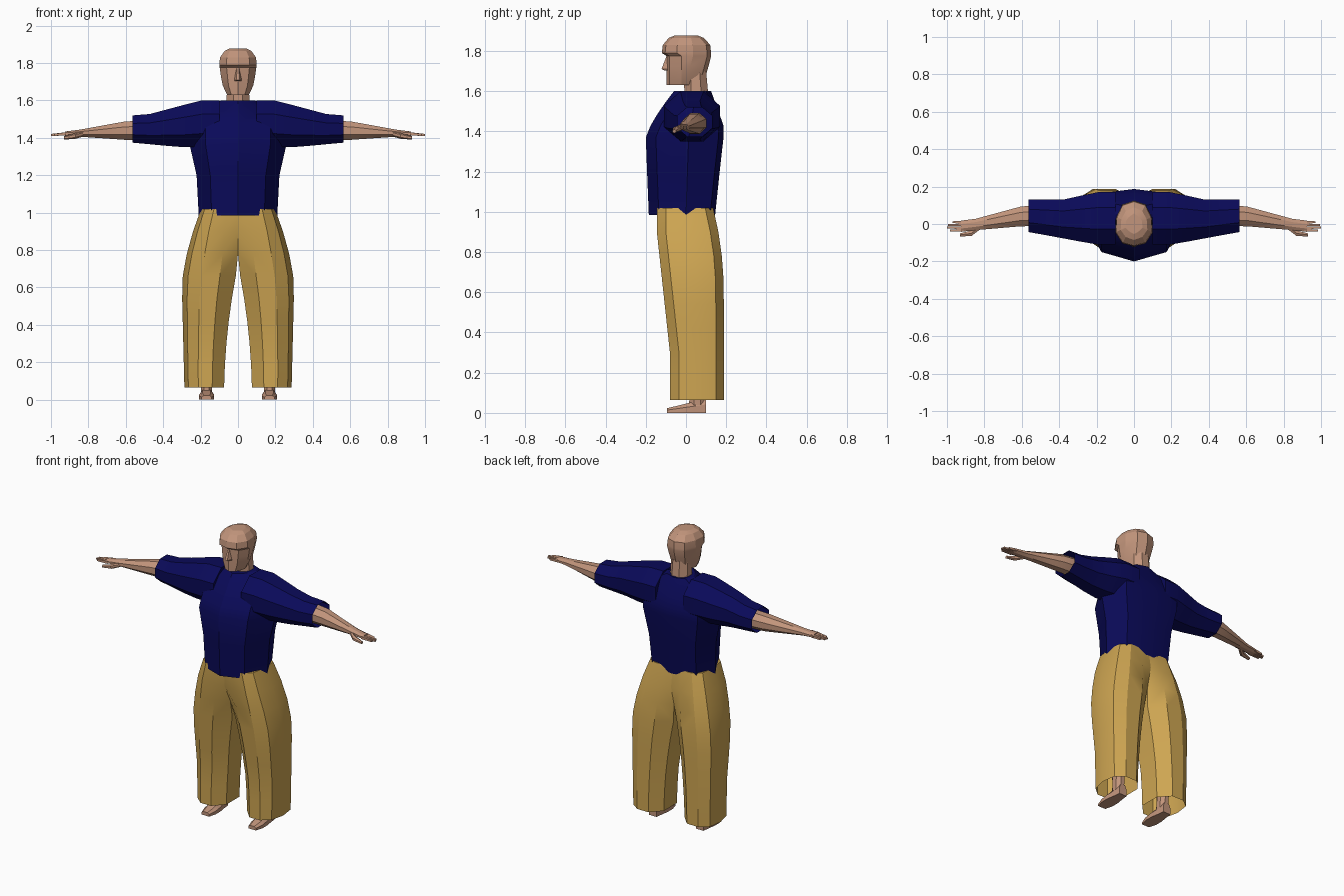
import bpy, bmesh, math

cube = bpy.data.objects.get("Cube")
if cube:
    bpy.data.objects.remove(cube, do_unlink=True)


def material(name, rgb):
    made = bpy.data.materials.new(name)
    made.use_nodes = True
    made.diffuse_color = (*rgb, 1)
    shader = made.node_tree.nodes["Principled BSDF"]
    shader.inputs["Base Color"].default_value = (*rgb, 1)
    return made


skin = material("skin", (0.54, 0.3, 0.2))
navy = material("navy cloth", (0.003, 0.003, 0.1))
tan = material("tan cloth", (0.62, 0.38, 0.085))


def ramp(value, low, high):
    """Zero below low, one above high, straight in between."""
    return min(1, max(0, (value - low) / (high - low)))


def spaced(low, high, count):
    return [low + (high - low) * i / (count - 1) for i in range(count)]


def loft(name, rings, mat, start=True, end=True, side=1, angle=25):
    """Skin a list of closed point rings; start and end choose the caps."""
    bm = bmesh.new()
    loops = [[bm.verts.new((side * x, y, z)) for x, y, z in ring] for ring in rings]
    count = len(loops[0])
    for lower, upper in zip(loops, loops[1:]):
        for i in range(count):
            j = (i + 1) % count
            bm.faces.new((lower[i], lower[j], upper[j], upper[i]))
    if start:
        bm.faces.new(loops[0])
    if end:
        bm.faces.new(loops[-1])
    bmesh.ops.recalc_face_normals(bm, faces=bm.faces)
    mesh = bpy.data.meshes.new(name)
    bm.to_mesh(mesh)
    bm.free()
    mesh.materials.append(mat)
    part = bpy.data.objects.new(name, mesh)
    bpy.context.collection.objects.link(part)
    bpy.ops.object.select_all(action='DESELECT')
    part.select_set(True)
    bpy.context.view_layer.objects.active = part
    bpy.ops.object.shade_smooth_by_angle(angle=math.radians(angle))


def mirrored(half):
    """Complete a front-to-back half outline across the centre line."""
    return half + [(-x, y, z) for x, y, z in reversed(half[1:-1])]


def polygon(radius_a, radius_b, sides=8):
    """Flat-topped polygon that fills the given half extents."""
    fit = 1 / math.cos(math.pi / sides)
    turns = [(i + 0.5) * math.tau / sides for i in range(sides)]
    return [(fit * radius_a * math.cos(t), fit * radius_b * math.sin(t)) for t in turns]


def ring_across(x, y, z, depth, height, sides=8):
    return [(x, y + a, z + b) for a, b in polygon(depth, height, sides)]


def ring_level(x, y, z, width, depth):
    return [(x + a, y + b, z) for a, b in polygon(width, depth)]


# Shirt body: ridged front, chest widest, shoulders closing to the collar
def shirt_ring(z):
    width = 0.21 + 0.05 * ramp(z, 1.15, 1.37) - 0.17 * ramp(z, 1.44, 1.6) ** 3
    front = -0.185 - 0.015 * ramp(z, 1, 1.35) + 0.14 * ramp(z, 1.37, 1.6) ** 1.3
    back = 0.145 + 0.045 * ramp(z, 1, 1.4) - 0.065 * ramp(z, 1.42, 1.6)
    middle = (front + back) / 2 + 0.02
    return mirrored([(0, front, z), (width * 0.67, front + 0.05, z), (width, middle, z),
                     (width * 0.75, back - 0.025, z), (0, back, z)])


heights = [0.985, 1.2] + spaced(1.37, 1.6, 5)
loft("shirt_body", [shirt_ring(z) for z in heights], navy, start=False)


# Sleeve: tapers from inside the chest to the open cuff
def sleeve_ring(x):
    top = 1.6 - 0.08 * ramp(x, 0.2, 0.5)
    bottom = 1.35 + 0.025 * ramp(x, 0.3, 0.57)
    front = -0.11 + 0.067 * ramp(x, 0.2, 0.56)
    back = 0.17 - 0.04 * ramp(x, 0.2, 0.38)
    return ring_across(x, (front + back) / 2, (top + bottom) / 2,
                       (back - front) / 2, (top - bottom) / 2)


# Trouser leg: meets the centre line at the top and flares around the knee
def leg_ring(z):
    inner = max(0, 0.075 * (1 - (z / 0.72) ** 2))
    outer = 0.285 + 0.015 * ramp(z, 0, 0.6) - 0.41 * max(0, z - 0.6) ** 1.6
    front = -0.08 - 0.065 * ramp(z, 0.3, 0.9)
    back = 0.188 - 0.3 * max(0, z - 0.6) ** 2
    fullness = 0.5 + 0.5 * ramp(z, 0.72, 0.92)
    width, middle = outer - inner, (front + back) / 2
    reach = (back - front) / 2 * fullness
    outline = [(0, middle - reach), (0.3, front), (0.65, front), (0.9, front + 0.045),
               (1, middle), (0.94, back - 0.04), (0.68, back), (0.3, back),
               (0, middle + reach)]
    return [(inner + width * across, y, z) for across, y in outline]


# Arm: round forearm flattening into the palm
def arm_ring(x):
    to_wrist = ramp(x, 0.58, 0.9)
    return ring_across(x, 0.045 - 0.057 * to_wrist, 1.44 - 0.018 * to_wrist,
                       0.056 - 0.026 * ramp(x, 0.57, 0.85), 0.052 - 0.04 * to_wrist)


# Foot: step from heel to toe, flat on the ground
def foot_ring(y):
    forward = ramp(-y, -0.1, 0.095)
    width = 0.027 + 0.015 * math.sin(math.pi * forward ** 1.5)
    height = 0.07 - 0.047 * forward
    section = [(-1, 0), (1, 0), (1, 0.6), (0.55, 1), (-0.55, 1), (-1, 0.6)]
    return [(0.168 + width * across, y, height * up) for across, up in section]


for label, side in (("left", 1), ("right", -1)):
    loft(label + "_trouser_leg", [leg_ring(z) for z in spaced(1.02, 0.065, 9)],
         tan, end=False, side=side)
    loft(label + "_sleeve", [sleeve_ring(x) for x in spaced(0.1, 0.565, 6)],
         navy, end=False, side=side)
    loft(label + "_arm", [arm_ring(x) for x in spaced(0.45, 0.925, 7)], skin, side=side)

    # Four tapered fingers and a thumb
    for i, tip in enumerate((0.985, 1, 0.995, 0.97)):
        y = -0.034 + i * 0.0145
        loft(f"{label}_finger_{i + 1}",
             [ring_across(0.91, y, 1.422, 0.007, 0.009, sides=4),
              ring_across(tip, y, 1.416, 0.005, 0.005, sides=4)], skin, side=side)
    loft(label + "_thumb",
         [ring_across(0.83, -0.02, 1.42, 0.014, 0.012, sides=6),
          ring_across(0.87, -0.05, 1.41, 0.015, 0.013, sides=6),
          ring_across(0.93, -0.058, 1.4, 0.008, 0.008, sides=6)], skin, side=side)

    loft(label + "_foot", [foot_ring(y) for y in spaced(0.1, -0.095, 5)], skin, side=side)
    loft(label + "_ankle",
         [ring_level(0.168, 0.055, 0.04, 0.03, 0.04),
          ring_level(0.17, 0.06, 0.12, 0.03, 0.04),
          ring_level(0.175, 0.065, 0.3, 0.05, 0.055)], skin, side=side)


# Head: narrow jaw, overhanging brow, domed crown
def head_ring(z):
    dome = math.sqrt(1 - ramp(z, 1.79, 1.885) ** 3)
    width = dome * (0.058 + 0.042 * math.sqrt(ramp(z, 1.63, 1.79)))
    front = dome * (-0.12 if z > 1.78 else -0.097)
    back = dome * (0.085 + 0.04 * ramp(z, 1.63, 1.77))
    temple, nape = front + 0.075 * dome, back - 0.09 * dome
    return mirrored([(0, front, z), (width * 0.62, front + 0.016, z), (width, temple, z),
                     (width * 0.95, nape, z), (width * 0.62, back - 0.02, z), (0, back, z)])


face = spaced(1.63, 1.775, 4)
crown = [1.79, 1.83, 1.865, 1.878]
loft("head", [head_ring(z) for z in face + crown], skin, angle=18)


# Nose wedge under the brow
def nose_ring(z, width, tip):
    half = [(width, -0.085, z), (width * 0.4, tip, z)]
    return half + [(-x, y, z) for x, y, z in reversed(half)]


loft("nose", [nose_ring(1.703, 0.022, -0.106), nose_ring(1.71, 0.022, -0.122),
              nose_ring(1.772, 0.012, -0.098)], skin)

# Neck
loft("neck", [ring_level(0, 0.052, 1.57, 0.062, 0.06),
              ring_level(0, 0.045, 1.7, 0.058, 0.055)], skin)
